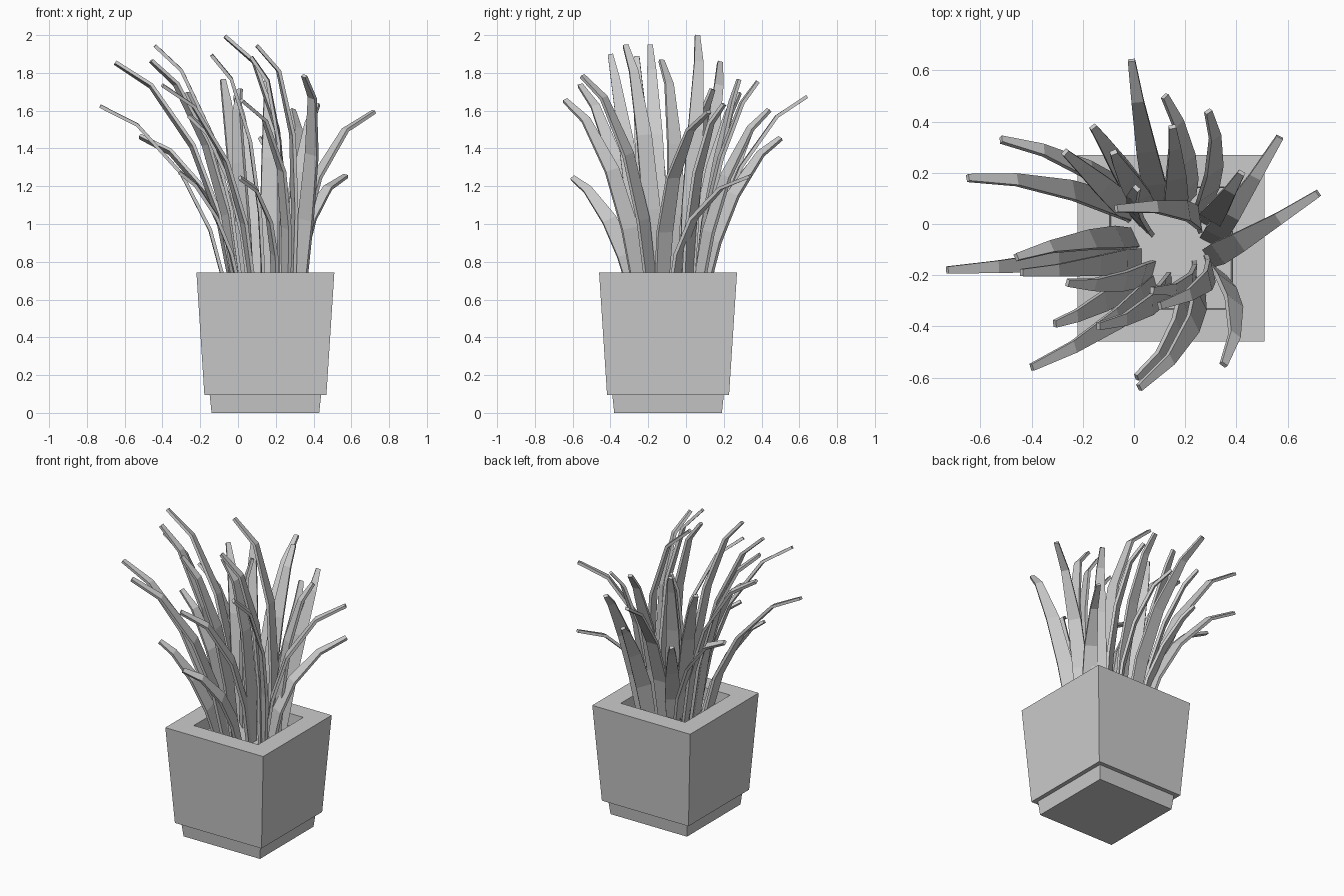
import bpy, bmesh
from mathutils import Vector

CX, CY = 0.145, -0.095   # pot axis
SOIL = 0.66


def make_object(name, bm):
    bmesh.ops.recalc_face_normals(bm, faces=bm.faces)
    mesh = bpy.data.meshes.new(name)
    bm.to_mesh(mesh)
    bm.free()
    obj = bpy.data.objects.new(name, mesh)
    bpy.context.collection.objects.link(obj)
    return obj


def loft(bm, rings):
    """Skin four-cornered rings and cap both ends."""
    rings = [[bm.verts.new(p) for p in r] for r in rings]
    for a, b in zip(rings, rings[1:]):
        for i in range(4):
            j = (i + 1) % 4
            bm.faces.new((a[i], a[j], b[j], b[i]))
    bm.faces.new(rings[0])
    bm.faces.new(rings[-1])


def square_profile(name, profile):
    bm = bmesh.new()
    loft(bm, [[(CX + sx * h, CY + sy * h, z)
               for sx, sy in ((-1, -1), (1, -1), (1, 1), (-1, 1))]
              for h, z in profile])
    return make_object(name, bm)


# Pot: foot, tapered body, thick rim and recessed soil (half width, height)
square_profile("pot", [(0.285, 0), (0.295, 0.095), (0.323, 0.095),
                       (0.365, 0.742), (0.24, 0.742), (0.235, SOIL)])

# Leaves: root x, y and tip x, y, z
LEAVES = [
    (0.00, 0.03, -0.65, 0.18, 1.86), (0.03, 0.06, -0.52, 0.33, 1.47),
    (-0.03, -0.12, -0.73, -0.18, 1.63), (0.02, -0.06, -0.46, -0.13, 1.87),
    (0.04, -0.13, -0.44, -0.19, 1.95), (0.08, -0.17, -0.26, -0.23, 1.58),
    (0.14, -0.21, -0.14, -0.40, 1.90), (0.03, -0.20, -0.31, -0.39, 1.28),
    (0.09, -0.22, -0.40, -0.56, 1.74), (0.19, -0.24, 0.01, -0.60, 1.25),
    (0.24, -0.22, 0.02, -0.64, 1.66), (0.30, -0.17, 0.35, -0.55, 1.79),
    (0.27, -0.15, 0.10, -0.32, 1.95), (0.22, -0.17, 0.07, -0.26, 1.89),
    (0.24, -0.01, -0.07, 0.06, 2.00), (0.29, -0.13, 0.72, 0.12, 1.60),
    (0.29, -0.07, 0.57, 0.34, 1.26), (0.28, 0.00, 0.42, 0.20, 1.64),
    (0.25, 0.04, 0.29, 0.44, 1.61), (0.20, 0.06, 0.12, 0.50, 1.46),
    (0.16, 0.03, 0.15, 0.38, 1.76), (0.05, 0.06, -0.16, 0.38, 1.36),
    (0.06, 0.04, -0.08, 0.28, 1.77), (0.02, 0.02, -0.27, 0.28, 1.70),
    (0.10, 0.06, -0.01, 0.64, 1.68), (0.06, -0.03, 0.01, 0.14, 1.72),
]

# Shared bend: height fraction, reach fraction, outward bow, width
BEND = [(0, 0, 0.15, 0.08), (0.34, 0.08, 0.35, 0.095),
        (0.64, 0.26, 0.5, 0.08), (0.90, 0.62, 0.4, 0.048), (1, 1, 0, 0.028)]
THICK = 0.018

bm = bmesh.new()
for rx, ry, tx, ty, tz in LEAVES:
    root, tip = Vector((rx, ry, SOIL - 0.03)), Vector((tx, ty, tz - 0.006))
    reach = Vector((tx - rx, ty - ry, 0))
    outward = Vector((rx - CX, ry - CY, 0))
    if tx > rx + 0.1:            # leaves leaning right hardly bow
        outward *= 0.2
    rise = Vector((0, 0, tip.z - root.z))
    path = [root + rise * h + reach * f + outward * o for h, f, o, w in BEND]
    # the wide face looks the way the leaf curls
    curl = (path[4] - path[3]).normalized() - (path[2] - path[1]).normalized()
    curl.z = 0
    rings = []
    for i, p in enumerate(path):
        tangent = (path[min(i + 1, 4)] - path[max(i - 1, 0)]).normalized()
        side = tangent.cross(curl).normalized()
        face = tangent.cross(side).normalized() * THICK / 2
        half = side * BEND[i][3] / 2
        rings.append([p - half - face, p + half - face,
                      p + half + face, p - half + face])
    loft(bm, rings)
make_object("leaves", bm)
